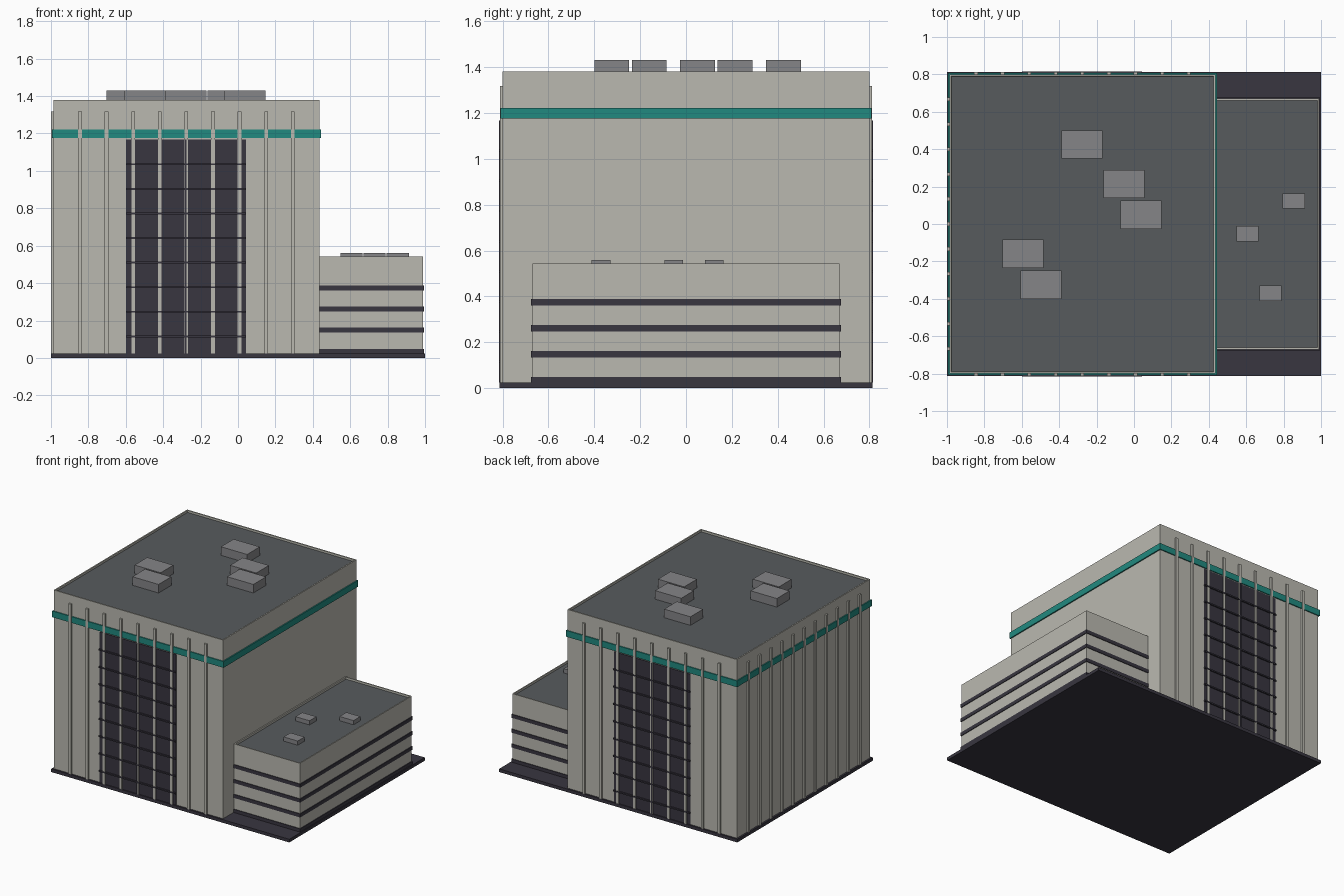
import bpy
import bmesh
from mathutils import Matrix, Vector

old = bpy.data.objects.get("Cube")
if old:
    bpy.data.objects.remove(old, do_unlink=True)


def make_material(name, srgb):
    linear = [c / 12.92 if c <= 0.04045 else ((c + 0.055) / 1.055) ** 2.4 for c in srgb]
    mat = bpy.data.materials.new(name)
    mat.use_nodes = True
    mat.diffuse_color = (*linear, 1)
    bsdf = next(n for n in mat.node_tree.nodes if n.type == 'BSDF_PRINCIPLED')
    bsdf.inputs["Base Color"].default_value = (*linear, 1)
    return mat


CONCRETE = make_material("pale concrete", (0.73, 0.725, 0.69))
DARK = make_material("dark glass", (0.22, 0.21, 0.25))
TEAL = make_material("teal", (0.13, 0.54, 0.50))
ROOF = make_material("roof grey", (0.34, 0.355, 0.365))
METAL = make_material("unit grey", (0.52, 0.52, 0.53))


def add_box(bm, x, y, z):
    """Add a box from its (low, high) range on each axis."""
    lo, hi = Vector((x[0], y[0], z[0])), Vector((x[1], y[1], z[1]))
    matrix = Matrix.Translation((lo + hi) / 2) @ Matrix.Diagonal((*(hi - lo), 1))
    return bmesh.ops.create_cube(bm, size=1, matrix=matrix)["verts"]


def finish(name, bm, *mats):
    mesh = bpy.data.meshes.new(name)
    bm.to_mesh(mesh)
    bm.free()
    for mat in mats:
        mesh.materials.append(mat)
    obj = bpy.data.objects.new(name, mesh)
    bpy.context.collection.objects.link(obj)
    return obj


def boxes(name, mat, ranges):
    bm = bmesh.new()
    for r in ranges:
        add_box(bm, *r)
    return finish(name, bm, mat)


def block(name, x, y, z, rim, drop):
    """Building block with a parapet around a sunken roof."""
    bm = bmesh.new()
    add_box(bm, x, y, z)
    bm.normal_update()
    top = [f for f in bm.faces if f.normal.z > 0.9]
    bmesh.ops.inset_region(bm, faces=top, thickness=rim)
    bmesh.ops.inset_region(bm, faces=top, thickness=0.0005, depth=-drop)
    for f in top:
        f.material_index = 1
    return finish(name, bm, CONCRETE, ROOF)


def around(c, half):
    return (c - half, c + half)


def both_sides(ranges):
    """Repeat front ranges on the back."""
    return [r for x, y, z in ranges for r in ((x, y, z), (x, (-y[1], -y[0]), z))]


# Main dimensions
X0, X1, HALF, TOP = -0.987, 0.435, 0.80, 1.38
GROUND = 0.024
WING_X, WING_Y, WING_TOP = 0.99, 0.67, 0.543

# Ground slab and the two building blocks
boxes("ground_slab", DARK, [((-1, 1), (-0.813, 0.813), (0, GROUND))])
block("tower", (X0, X1), (-HALF, HALF), (0.01, TOP), 0.014, 0.015)
block("side_wing", (X1, WING_X), (-WING_Y, WING_Y), (0.01, WING_TOP), 0.012, 0.015)

# Teal band around the tower
boxes("teal_band", TEAL, [((X0 - 0.008, X1 + 0.009), around(0, HALF + 0.008), (1.175, 1.222))])

# Window strips around the wing
boxes("wing_windows", DARK,
      [((X1, WING_X + 0.005), around(0, WING_Y + 0.005), (z, z + 0.027))
       for z in (0.022, 0.135, 0.248, 0.361)])

# Vertical fins on the front, back and right side
FIN = (GROUND, 1.317)
step_x, step_y = (X1 - X0) / 10, HALF / 6
boxes("front_and_back_fins", CONCRETE, both_sides(
    [(around(X0 + i * step_x, 0.01), (-HALF - 0.012, -HALF), FIN) for i in range(1, 10)]))
boxes("side_fins", CONCRETE,
      [((X0 - 0.012, X0), around(-HALF + i * step_y, 0.01), FIN) for i in range(1, 12)])

# Glazing with floor ledges and a central mullion
GLASS_X, GLASS_TOP = (-0.6, 0.043), 1.167
boxes("glazing", DARK, both_sides([(GLASS_X, (-HALF - 0.005, -HALF), (GROUND, GLASS_TOP))]))
boxes("glazing_ledges", DARK, both_sides(
    [(GLASS_X, (-HALF - 0.015, -HALF), around(0.115 + i * 0.1315, 0.005)) for i in range(8)]))
boxes("glazing_mullion", DARK, both_sides(
    [(around(-0.279, 0.004), (-HALF - 0.015, -HALF), (GROUND, GLASS_TOP))]))

# Rooftop units
TOWER_UNITS = ((-0.278, 0.425), (-0.053, 0.214), (0.037, 0.05), (-0.594, -0.16), (-0.497, -0.324))
WING_UNITS = ((0.854, 0.123), (0.607, -0.053), (0.73, -0.37))
boxes("tower_roof_units", METAL,
      [(around(x, 0.11), around(y, 0.076), (TOP - 0.02, 1.43)) for x, y in TOWER_UNITS])
boxes("wing_roof_units", METAL,
      [(around(x, 0.059), around(y, 0.041), (WING_TOP - 0.02, 0.56)) for x, y in WING_UNITS])
